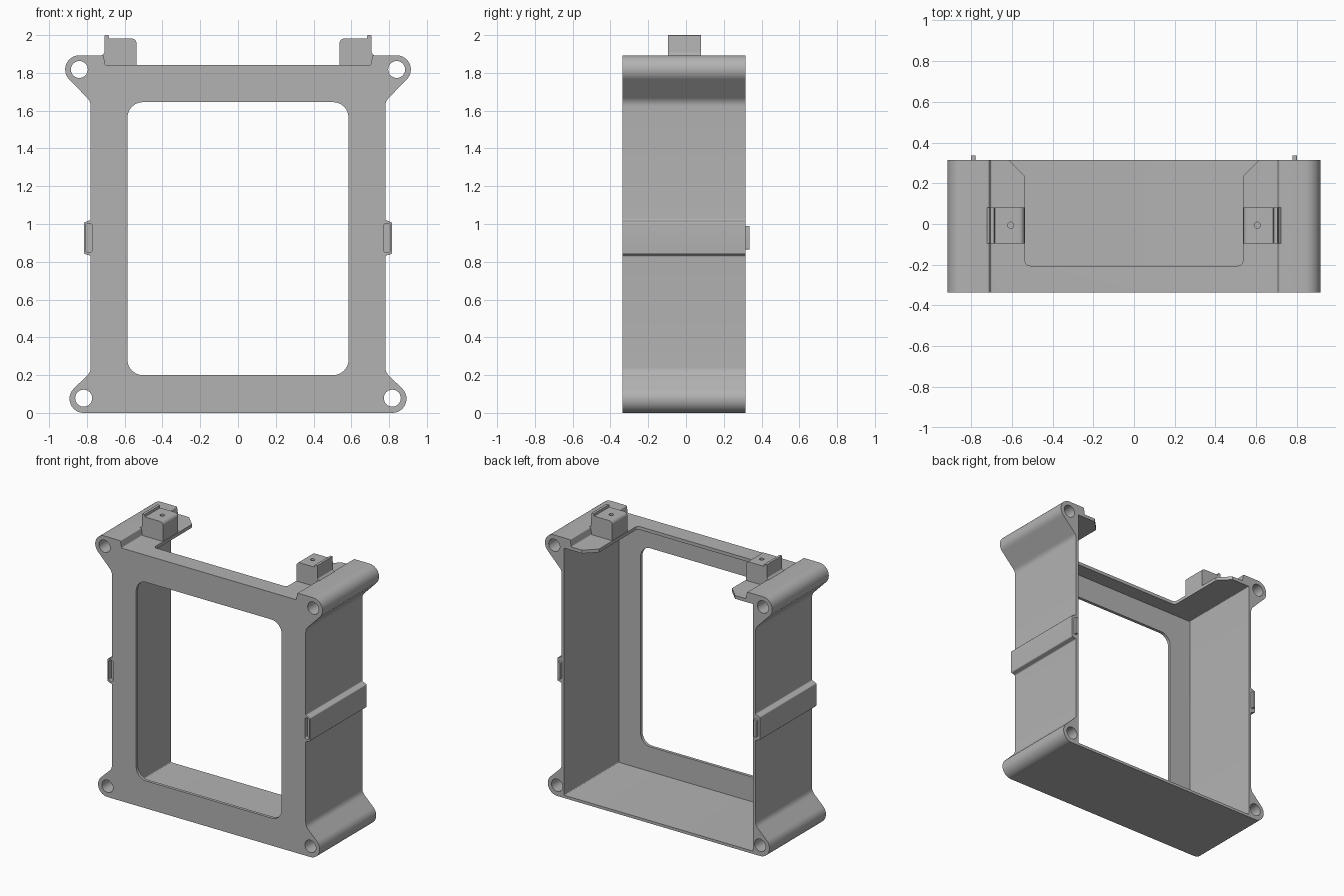
import bpy, bmesh
from math import radians, cos, sin, tan
from mathutils import Vector

if "Cube" in bpy.data.objects:
    bpy.data.objects.remove(bpy.data.objects["Cube"])

grey = bpy.data.materials.new("matte grey")
grey.use_nodes = True
colour = (0.45, 0.45, 0.45, 1)
grey.diffuse_color = colour
grey.node_tree.nodes["Principled BSDF"].inputs["Base Color"].default_value = colour

FRONT, BACK = -0.335, 0.315


def arc(cx, cy, r, a0, a1, n=16):
    step = (a1 - a0) / n
    return [(cx + r * cos(radians(a0 + i * step)), cy + r * sin(radians(a0 + i * step)))
            for i in range(n + 1)]


def fillet(points, n=6):
    """Round each corner given as (x, y, radius); plain (x, y) corners stay sharp."""
    out = []
    for i, p in enumerate(points):
        if len(p) == 2:
            out.append(p)
            continue
        c = Vector(p[:2])
        a = (Vector(points[i - 1][:2]) - c).normalized()
        b = (Vector(points[(i + 1) % len(points)][:2]) - c).normalized()
        half = a.angle(b) / 2
        centre = c + (a + b).normalized() * (p[2] / sin(half))
        start = c + a * (p[2] / tan(half)) - centre
        end = c + b * (p[2] / tan(half)) - centre
        for k in range(n + 1):
            v = start.lerp(end, k / n).normalized() * p[2] + centre
            out.append(tuple(v))
    return out


def rect(x0, x1, z0, z1, r):
    return fillet([(x0, z0, r), (x1, z0, r), (x1, z1, r), (x0, z1, r)])


def mirror(points):
    return [(-p[0],) + tuple(p[1:]) for p in reversed(points)]


def prism(name, outline, lo, hi, axis="Y"):
    """Extrude an outline along Y (outline in XZ) or along Z (outline in XY)."""
    place = (lambda u, v: (u, lo, v)) if axis == "Y" else (lambda u, v: (u, v, lo))
    move = (0, hi - lo, 0) if axis == "Y" else (0, 0, hi - lo)
    bm = bmesh.new()
    face = bm.faces.new([bm.verts.new(place(*p)) for p in outline])
    ext = bmesh.ops.extrude_face_region(bm, geom=[face], use_keep_orig=True)
    bmesh.ops.translate(bm, vec=move, verts=[g for g in ext["geom"] if isinstance(g, bmesh.types.BMVert)])
    bmesh.ops.recalc_face_normals(bm, faces=bm.faces)
    mesh = bpy.data.meshes.new(name)
    bm.to_mesh(mesh)
    bm.free()
    mesh.materials.append(grey)
    obj = bpy.data.objects.new(name, mesh)
    bpy.context.collection.objects.link(obj)
    return obj


def select(obj):
    bpy.ops.object.select_all(action="DESELECT")
    obj.select_set(True)
    bpy.context.view_layer.objects.active = obj


def cut(obj, cutter):
    cutter.hide_render = True
    mod = obj.modifiers.new("cut", "BOOLEAN")
    mod.operation, mod.solver, mod.object = "DIFFERENCE", "EXACT", cutter
    select(obj)
    bpy.ops.object.modifier_apply(modifier=mod.name)
    bpy.data.objects.remove(cutter)


def finish(obj):
    select(obj)
    bpy.ops.object.shade_smooth_by_angle(angle=radians(30))


# Outer outline: lugs at the corners, side rails, stepped top
LUGS = [(0.817, 0.078, 0.075), (0.84, 1.818, 0.075)]
low, high = LUGS
right = arc(low[0], 0.075, 0.075, -90, 45)
right += [(0.78, 0.216, 0.06),
          (0.78, 0.832, 0.008), (0.815, 0.842, 0.008),
          (0.815, 1.008, 0.008), (0.78, 1.022, 0.008),
          (0.78, 1.649, 0.06)]
right += arc(high[0], high[1], 0.075, -45, 90)
right += [(0.712, 1.893, 0.006), (0.703, 1.842, 0.006)]
frame = prism("frame", fillet(right + mirror(right)), FRONT, BACK)

# Open-backed cavity, front window and the cutaway in the top plate
cut(frame, prism("cavity", rect(-0.76, 0.76, 0.02, 1.818, 0.005), FRONT + 0.022, 0.5))
cut(frame, prism("window", rect(-0.585, 0.585, 0.2, 1.645, 0.08), -0.5, 0))
side = [(0.535, -0.205, 0.025), (0.535, 0.235), (0.7, 0.4)]
cut(frame, prism("top_cutaway", fillet(side + mirror(side)), 1.7, 2.1, "Z"))

# Lug holes and front slots in the side rails
for s in (-1, 1):
    for x, z, _ in LUGS:
        cut(frame, prism("lug_hole", arc(s * x, z, 0.045, 0, 345, 23), -0.5, 0.5))
    x0, x1 = sorted((s * 0.772, s * 0.806))
    cut(frame, prism("slot", rect(x0, x1, 0.85, 1.003, 0.012), -0.5, FRONT + 0.03))
finish(frame)

# Tongues behind the rails and clip blocks on the top plate
clip_outline = fillet([(0.538, 1.83), (0.538, 1.982, 0.025), (0.683, 1.982),
                       (0.685, 2.0, 0.004), (0.706, 2.0, 0.004), (0.708, 1.905, 0.008),
                       (0.725, 1.89), (0.725, 1.83)])
for s, label in ((1, "left"), (-1, "right")):
    x0, x1 = sorted((s * 0.778, s * 0.8))
    finish(prism(label + "_tongue", rect(x0, x1, 0.865, 0.99, 0.006), BACK - 0.02, 0.335))
    clip = prism(label + "_clip", [(s * x, z) for x, z in clip_outline], -0.095, 0.08)
    cut(clip, prism("clip_hole", arc(s * 0.605, -0.006, 0.015, 0, 345, 23), 1.9, 2.1, "Z"))
    finish(clip)
